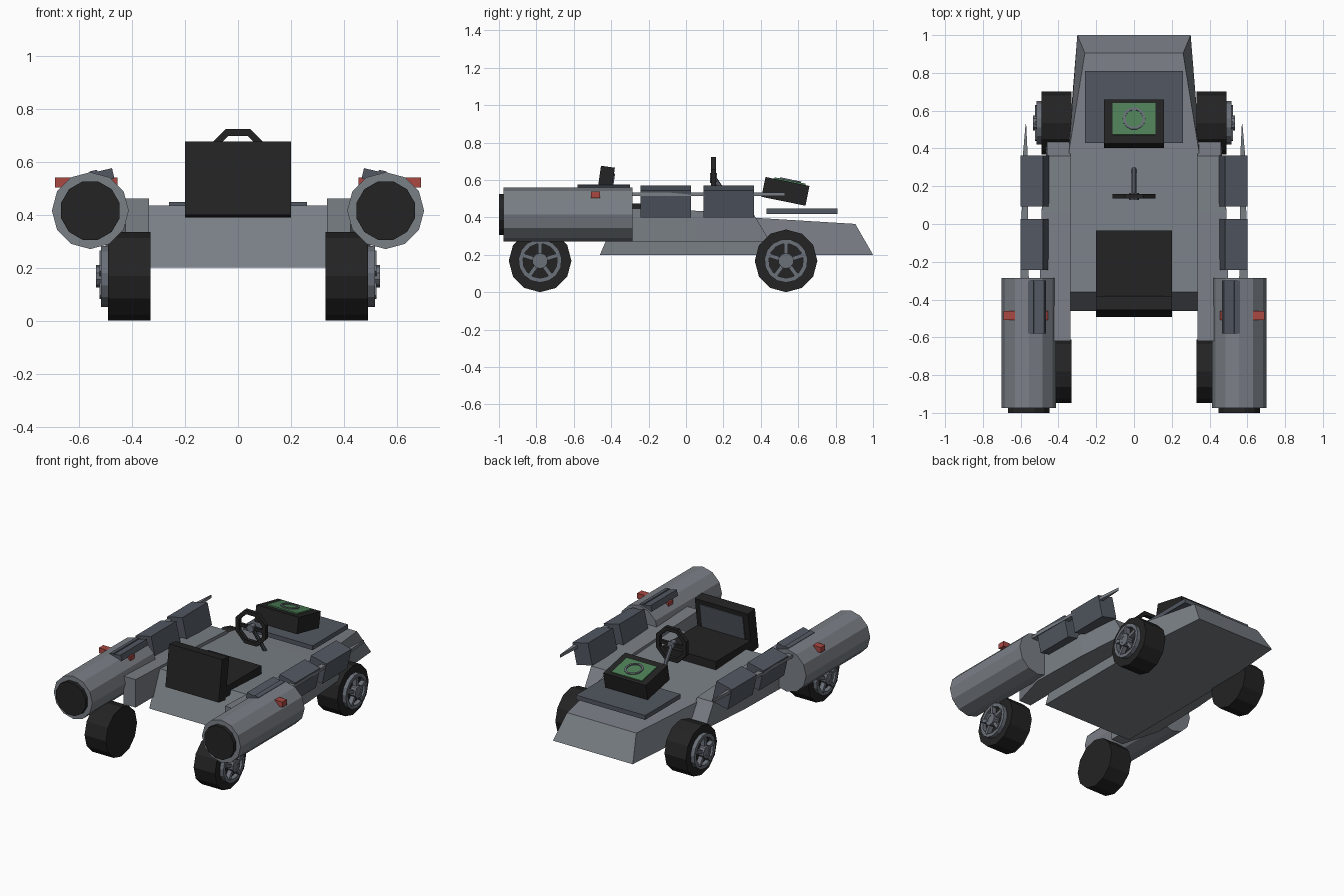
import bpy, bmesh, math
from mathutils import Matrix, Vector

if "Cube" in bpy.data.objects:
    bpy.data.objects.remove(bpy.data.objects["Cube"])

def material(name, rgb):
    m = bpy.data.materials.new(name)
    m.diffuse_color = (*rgb, 1)
    m.use_nodes = True
    m.node_tree.nodes["Principled BSDF"].inputs["Base Color"].default_value = m.diffuse_color
    return m

GREY = material("body grey", (.195, .215, .24))
SLATE = material("slate", (.085, .098, .122))
BLACK = material("black", (.017, .017, .017))
RIM = material("rim grey", (.145, .16, .19))
RED = material("red", (.40, .065, .055))
GREEN = material("green", (.075, .21, .095))

def finish(name, bm, mat, mirror=False):
    """Turn a bmesh into an object, optionally copied to the other side of x = 0."""
    bmesh.ops.recalc_face_normals(bm, faces=bm.faces)
    if mirror:
        d = bmesh.ops.duplicate(bm, geom=bm.verts[:] + bm.edges[:] + bm.faces[:])["geom"]
        for v in d:
            if isinstance(v, bmesh.types.BMVert):
                v.co.x *= -1
        bmesh.ops.reverse_faces(bm, faces=[f for f in d if isinstance(f, bmesh.types.BMFace)])
    me = bpy.data.meshes.new(name)
    bm.to_mesh(me)
    bm.free()
    me.materials.append(mat)
    ob = bpy.data.objects.new(name, me)
    bpy.context.collection.objects.link(ob)
    return ob

def place(loc, axis='X', deg=0):
    return Matrix.Translation(loc) @ Matrix.Rotation(math.radians(deg), 4, axis)

def box(bm, size, mat):
    bmesh.ops.create_cube(bm, size=1, matrix=mat @ Matrix.Diagonal((*size, 1)))

def cylinder(bm, r, a, b, n, turn=0):
    a, b = Vector(a), Vector(b)
    q = (b - a).to_track_quat('Z', 'Y').to_matrix().to_4x4()
    m = Matrix.Translation((a + b) / 2) @ q @ Matrix.Rotation(math.radians(turn), 4, 'Z')
    bmesh.ops.create_cone(bm, cap_ends=True, segments=n, radius1=r, radius2=r,
                          depth=(b - a).length, matrix=m)

def loft(bm, rings, closed=False):
    """Skin equal-length rings of points; cap the ends unless closed."""
    rows = [[bm.verts.new(p) for p in r] for r in rings]
    n = len(rows[0])
    for i in range(len(rows) if closed else len(rows) - 1):
        a, b = rows[i], rows[(i + 1) % len(rows)]
        for j in range(n):
            bm.faces.new((a[j], a[(j + 1) % n], b[(j + 1) % n], b[j]))
    if not closed:
        bm.faces.new(rows[0])
        bm.faces.new(rows[-1])

def ring(bm, ri, ro, depth, n, mat, turn=0):
    """Flat band around local z."""
    prof = [(ri, -depth / 2), (ro, -depth / 2), (ro, depth / 2), (ri, depth / 2)]
    rows = []
    for i in range(n):
        t = 2 * math.pi * i / n + math.radians(turn)
        rows.append([mat @ Vector((r * math.cos(t), r * math.sin(t), z)) for r, z in prof])
    loft(bm, rows, closed=True)

def simple_box(name, size, mat4, mat, mirror=False):
    bm = bmesh.new()
    box(bm, size, mat4)
    return finish(name, bm, mat, mirror)

# hull: bottom y, bottom x, top y, top x, top z
bm = bmesh.new()
loft(bm, [[(-xb, yb, .2), (xb, yb, .2), (xt, yt, zt), (-xt, yt, zt)]
          for yb, xb, yt, xt, zt in ((-.46, .345, -.36, .345, .435),
                                     (.45, .345, .38, .345, .397),
                                     (1, .30, .905, .26, .365))])
finish("hull", bm, GREY)

# side arms carrying pods and engines
bm = bmesh.new()
loft(bm, [[(.335, yb, .27), (x, yb, .27), (x, yt, zt), (.335, yt, zt)]
          for yb, yt, x, zt in ((-.62, -.62, .425, .46), (-.35, -.35, .50, .45),
                                (.06, .06, .49, .435), (.45, .36, .46, .42))])
finish("side_arms", bm, GREY, True)

# engines
bm = bmesh.new()
cylinder(bm, .145, (.557, -.975, .415), (.557, -.287, .415), 12, 0)
finish("engine_tubes", bm, GREY, True)
bm = bmesh.new()
cylinder(bm, .114, (.557, -1, .415), (.557, -.9, .415), 12, 15)
finish("engine_nozzles", bm, BLACK, True)
simple_box("engine_lights", (.235, .048, .036), place((.5725, -.485, .521)), RED, True)
simple_box("engine_top_plates", (.13, .28, .04), place((.534, -.44, .541), 'Y', 13), SLATE, True)
simple_box("engine_plate_ridges", (.03, .28, .012), place((.545, -.44, .56), 'Y', 13), SLATE, True)

# pods and the long blade through them
bm = bmesh.new()
for y in (.228, -.108):
    box(bm, (.12, .27, .147), place((.525, y, .485), 'Y', 13))
finish("side_pods", bm, SLATE, True)
bm = bmesh.new()
loft(bm, [[(a, y, .513), (b, y, .513), (b, y, .533), (a, y, .533)]
          for y, a, b in ((-.3, .557, .602), (.37, .563, .588), (.53, .571, .574))])
finish("side_blades", bm, GREY, True)

# wheels
tyres, rims = bmesh.new(), bmesh.new()
for y in (.535, -.78):
    c = Vector((0, y, .1675))
    cylinder(tyres, .1675, c + Vector((.33, 0, 0)), c + Vector((.49, 0, 0)), 12)
    cylinder(rims, .032, c + Vector((.48, 0, 0)), c + Vector((.532, 0, 0)), 10)
    ring(rims, .092, .116, .04, 15, place(c + Vector((.497, 0, 0)), 'Y', 90))
    for i in range(5):
        turn = Matrix.Rotation(2 * math.pi * i / 5, 4, 'X')
        m = Matrix.Translation(c + Vector((.508, 0, 0))) @ turn
        box(rims, (.03, .022, .085), m @ Matrix.Translation((0, 0, .055)))
    ring(rims, .024, .042, .04, 10, place(c + Vector((.515, 0, 0)), 'Y', 90))
finish("tyres", tyres, BLACK, True)
finish("wheel_rims", rims, RIM, True)

# seat
simple_box("seat_cushion", (.4, .385, .07), place((0, -.2275, .44)), BLACK)
back = place((0, -.437, .532), 'X', -8)
simple_box("seat_back", (.4, .075, .28), back, BLACK)
simple_box("seat_back_panel", (.32, .008, .2), back @ place((0, .039, .01)), SLATE)

# steering wheel and column
bm = bmesh.new()
hub = place((0, .147, .61), 'X', 90)
ring(bm, .094, .122, .026, 8, hub, 22.5)
box(bm, (.2, .022, .018), hub)
finish("steering_wheel", bm, BLACK)
bm = bmesh.new()
cylinder(bm, .013, (0, .14, .625), (0, .29, .40), 8)
cylinder(bm, .026, (0, .128, .61), (0, .165, .61), 8)
finish("steering_column", bm, RIM)

# dashboard plate and console with screen
simple_box("dash_plate", (.52, .38, .03), place((0, .62, .433)), SLATE)
con = place((0, .532, .539), 'X', -11.5)
simple_box("console", (.32, .24, .108), con, BLACK)
simple_box("console_screen", (.23, .17, .009), con @ place((0, .012, .057)), GREEN)
bm = bmesh.new()
ring(bm, .047, .06, .008, 14, con @ place((0, .014, .064)))
finish("screen_ring", bm, RIM)
